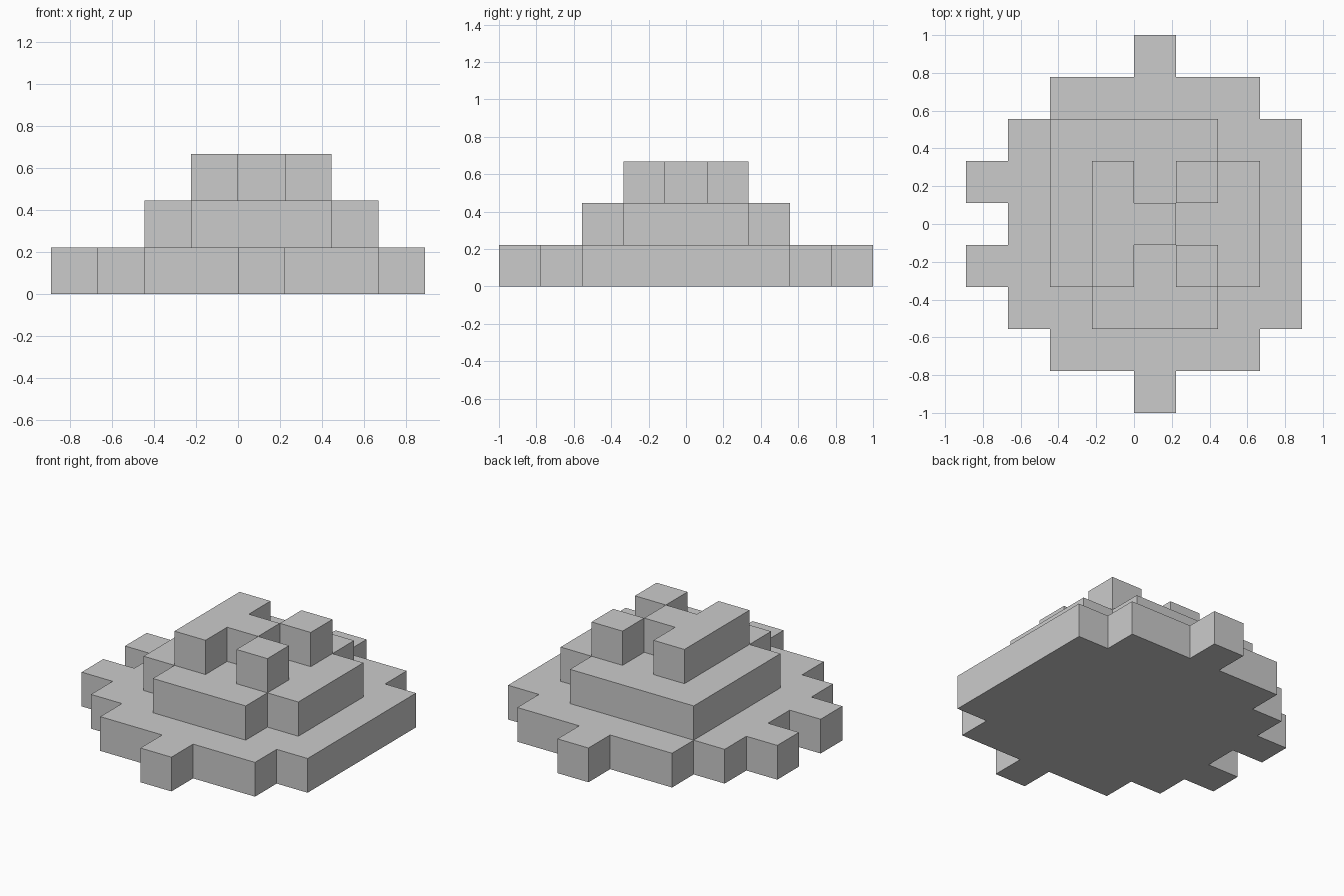
import bpy, bmesh
from mathutils import Vector

if "Cube" in bpy.data.objects:
    bpy.data.objects.remove(bpy.data.objects["Cube"])

U = 2 / 9                        # edge of one cube cell
ORIGIN = Vector((-4 * U, -4.5 * U, 0))

# Plan of each tier: row (front to back) -> filled columns (left to right)
def span(a, b):
    return range(a, b + 1)

TIERS = {
    "base_tier": {0: [4], 1: span(2, 6), 2: span(1, 7), 3: span(0, 7),
                  4: span(1, 7), 5: span(0, 7), 6: span(1, 7),
                  7: span(2, 6), 8: [4]},
    "middle_tier": {2: span(3, 5), 3: span(2, 6), 4: span(2, 6),
                    5: span(2, 6), 6: span(2, 5)},
    "top_tier": {3: [3, 5], 4: [3, 4], 5: [3, 5]},
}

cells = {(x, y, z) for z, rows in enumerate(TIERS.values())
         for y, cols in rows.items() for x in cols}


def build_tier(name, level):
    """Make the outer skin of one tier, leaving out faces hidden between cells."""
    bm = bmesh.new()
    for cell in sorted(c for c in cells if c[2] == level):
        centre = Vector(cell) + Vector((0.5, 0.5, 0.5))
        for axis in range(3):
            for sign in (-1, 1):
                n = Vector((0, 0, 0))
                n[axis] = sign
                if tuple(int(c + d) for c, d in zip(cell, n)) in cells:
                    continue
                a = Vector((0, 0, 0))
                a[(axis + 1) % 3] = 0.5
                b = n.cross(a)
                mid = centre + n / 2
                corners = (mid - a - b, mid + a - b, mid + a + b, mid - a + b)
                bm.faces.new([bm.verts.new(p * U + ORIGIN) for p in corners])
    bmesh.ops.remove_doubles(bm, verts=bm.verts[:], dist=1e-4)
    mesh = bpy.data.meshes.new(name)
    bm.to_mesh(mesh)
    bm.free()
    bpy.context.collection.objects.link(bpy.data.objects.new(name, mesh))


# Three stacked tiers
for level, name in enumerate(TIERS):
    build_tier(name, level)
